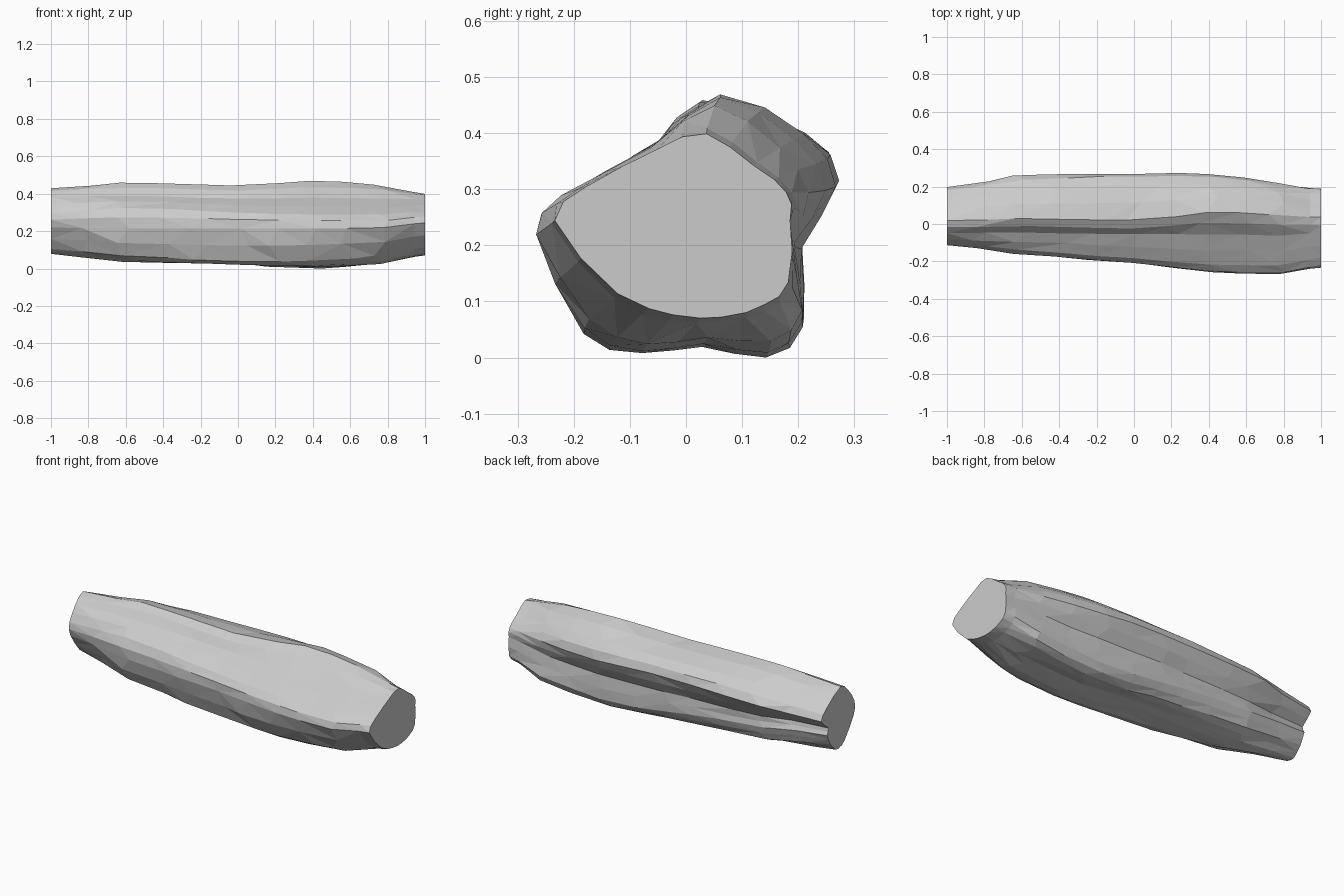
import bpy, bmesh, random

if "Cube" in bpy.data.objects:
    bpy.data.objects.remove(bpy.data.objects["Cube"])

random.seed(4)

# Cross-sections (y, z) of the log, clockwise from the top ridge, lobe by lobe
STATIONS = [-1.0, -0.6, 0.0, 0.4, 0.76, 1.0]
SECTIONS = [
    [(.02, .435), (.14, .365), (.20, .30), (.128, .238), (.143, .20), (.115, .14),
     (.065, .088), (.025, .09), (-.016, .11), (-.10, .225), (-.105, .305), (-.05, .39)],
    [(.03, .465), (.18, .405), (.26, .32), (.175, .22), (.185, .16), (.15, .08),
     (.07, .05), (-.02, .042), (-.10, .075), (-.16, .22), (-.14, .33), (-.045, .395)],
    [(.02, .45), (.21, .405), (.27, .33), (.205, .21), (.205, .10), (.15, .035),
     (.06, .038), (-.04, .032), (-.15, .045), (-.21, .22), (-.185, .305), (-.055, .38)],
    [(.06, .475), (.21, .405), (.27, .31), (.205, .20), (.21, .06), (.14, .006),
     (.03, .025), (-.08, .014), (-.185, .048), (-.258, .22), (-.215, .295), (-.055, .385)],
    [(.05, .455), (.165, .38), (.22, .30), (.19, .21), (.205, .09), (.15, .035),
     (.04, .042), (-.07, .03), (-.17, .075), (-.265, .225), (-.22, .295), (-.06, .38)],
    [(.035, .405), (.12, .348), (.18, .30), (.187, .25), (.185, .14), (.14, .10),
     (.065, .078), (-.02, .082), (-.12, .12), (-.232, .25), (-.18, .31), (-.05, .378)],
]


def spline(a, b, c, d, t):
    """Smooth curve from b to c."""
    return tuple(q + 0.5 * t * (r - p + t * (2*p - 5*q + 4*r - s + t * (3*(q - r) + s - p)))
                 for p, q, r, s in zip(a, b, c, d))


def section_at(x):
    """Blend the neighbouring cross-sections, then double the number of sides."""
    last = len(STATIONS) - 1
    i = max(k for k in range(last) if STATIONS[k] <= x + 1e-6)
    t = (x - STATIONS[i]) / (STATIONS[i + 1] - STATIONS[i])
    near = [SECTIONS[min(max(k, 0), last)] for k in range(i - 1, i + 3)]
    pts = [spline(*quad, t) for quad in zip(*near)]
    n = len(pts)
    ring = []
    for k in range(n):
        ring.append(pts[k])
        ring.append(spline(pts[k - 1], pts[k], pts[(k + 1) % n], pts[(k + 2) % n], 0.5))
    return ring


# Log: rough hewn skin lofted through the rings, flat sawn ends
bm = bmesh.new()
rings = []
for x in [-1, -.82, -.6, -.4, -.2, 0, .2, .4, .58, .76, .94, 1]:
    end = abs(x) > 0.9
    rings.append([bm.verts.new((x if end else x + random.uniform(-.05, .05),
                                y + random.uniform(-.003, .003), z))
                  for y, z in section_at(x)])
n = len(rings[0])
for a, b in zip(rings, rings[1:]):
    for k in range(n):
        m = (k + 1) % n
        bm.faces.new((a[k], a[m], b[m], b[k]))
bmesh.ops.triangulate(bm, faces=bm.faces[:], quad_method='SHORT_EDGE')
bm.faces.new(rings[0])
bm.faces.new(rings[-1])
bmesh.ops.recalc_face_normals(bm, faces=bm.faces[:])

# Rest the log on the ground
low = min(v.co.z for v in bm.verts)
bmesh.ops.translate(bm, verts=bm.verts[:], vec=(0, 0, -low))

mesh = bpy.data.meshes.new("log")
bm.to_mesh(mesh)
bm.free()
log = bpy.data.objects.new("log", mesh)
bpy.context.collection.objects.link(log)
